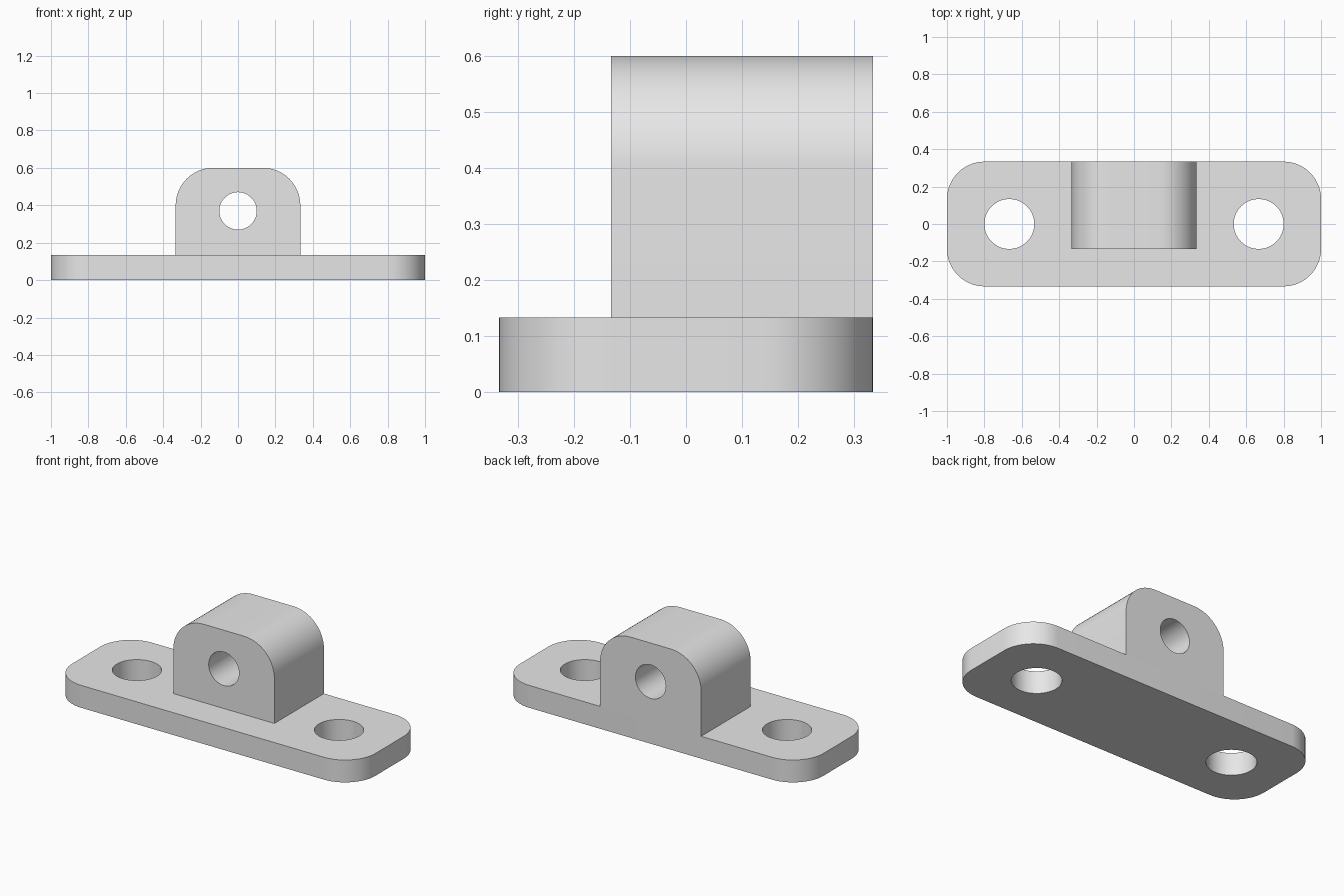
import bpy
import bmesh
from math import cos, sin, pi, radians
from mathutils import Matrix, Vector

cube = bpy.data.objects.get("Cube")
if cube:
    bpy.data.objects.remove(cube, do_unlink=True)

grey = bpy.data.materials.new("plain grey")
grey.use_nodes = True
grey.diffuse_color = (0.8, 0.8, 0.8, 1)
grey.node_tree.nodes["Principled BSDF"].inputs["Base Color"].default_value = grey.diffuse_color


def arc(cx, cy, r, start, sweep, steps):
    """Points along an arc, both ends included."""
    angles = [start + sweep * i / steps for i in range(steps + 1)]
    return [(cx + r * cos(a), cy + r * sin(a)) for a in angles]


def circle(cx, cy, r):
    return arc(cx, cy, r, 0, 2 * pi, 64)[:-1]


def plate(name, loops, depth, matrix):
    """Fill an outline with holes, then extrude it along its local z."""
    bm = bmesh.new()
    for points in loops:
        verts = [bm.verts.new((x, y, 0)) for x, y in points]
        for a, b in zip(verts, verts[1:] + verts[:1]):
            bm.edges.new((a, b))
    bmesh.ops.triangle_fill(bm, edges=bm.edges[:], use_beauty=True, normal=(0, 0, 1))
    result = bmesh.ops.extrude_face_region(bm, geom=bm.faces[:], use_keep_orig=True)
    top = [v for v in result["geom"] if isinstance(v, bmesh.types.BMVert)]
    bmesh.ops.translate(bm, verts=top, vec=Vector((0, 0, depth)))
    bm.transform(matrix)
    bmesh.ops.recalc_face_normals(bm, faces=bm.faces[:])
    mesh = bpy.data.meshes.new(name)
    bm.to_mesh(mesh)
    bm.free()
    mesh.materials.append(grey)
    obj = bpy.data.objects.new(name, mesh)
    bpy.context.collection.objects.link(obj)
    bpy.ops.object.select_all(action="DESELECT")
    obj.select_set(True)
    bpy.context.view_layer.objects.active = obj
    bpy.ops.object.shade_smooth_by_angle(angle=radians(30))
    return obj


half_length, half_width, thickness = 1.0, 1 / 3, 2 / 15
radius, lug_front, height = 0.2, -2 / 15, 0.6

# Base plate: rounded rectangle with two mounting holes
outline = []
for i, (sx, sy) in enumerate([(1, 1), (-1, 1), (-1, -1), (1, -1)]):
    outline += arc(sx * (half_length - radius), sy * (half_width - radius),
                   radius, i * pi / 2, pi / 2, 16)
holes = [circle(s * 2 / 3, 0, 2 / 15) for s in (-1, 1)]
plate("base_plate", [outline] + holes, thickness, Matrix())

# Upright lug: rounded top corners and a cross hole, flush with the back
outline = [(-half_width, thickness), (half_width, thickness)]
for i, s in enumerate((1, -1)):
    outline += arc(s * (half_width - radius), height - radius, radius, i * pi / 2, pi / 2, 16)
stand_up = Matrix.Translation((0, half_width, 0)) @ Matrix.Rotation(pi / 2, 4, "X")
plate("upright_lug", [outline, circle(0, 0.37, 0.1)], half_width - lug_front, stand_up)
